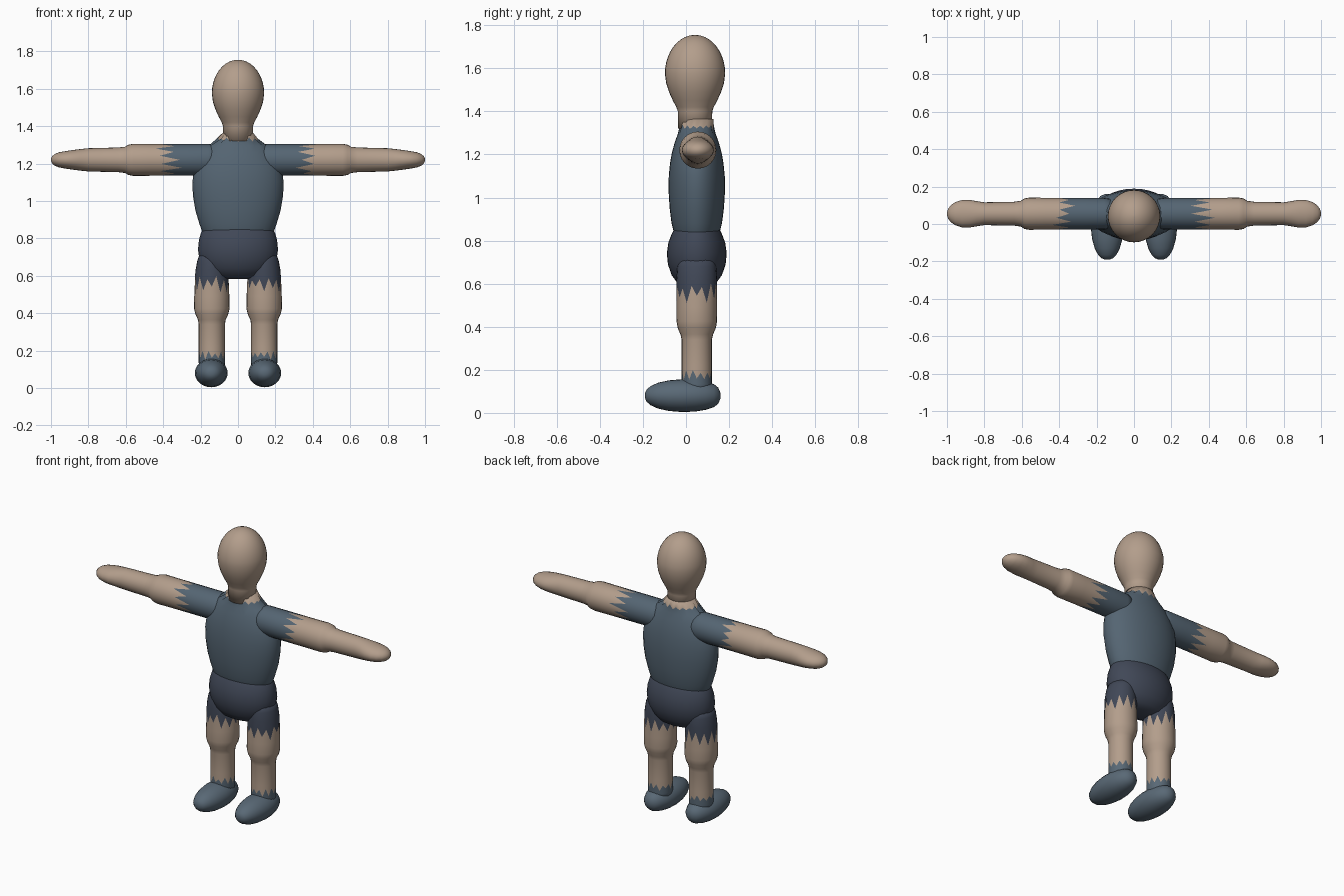
import bpy, bmesh, math, random

random.seed(4)
CY = 0.05  # depth of the body's centre line


def material(name, rgb):
    m = bpy.data.materials.new(name)
    m.diffuse_color = (*rgb, 1)
    return m


SKIN = material("skin", (0.45, 0.34, 0.26))
SHIRT = material("shirt", (0.09, 0.13, 0.17))
SHORTS = material("shorts", (0.052, 0.064, 0.095))
SHOE = material("shoe", (0.10, 0.14, 0.18))


def tube(name, axis, centre, rings, mats, borders=(), sign=1, sides=24):
    """Loft ellipses (t, a, b) along an axis. borders = (ring index, tooth size):
    a ragged ring where the next material begins."""
    teeth = dict(borders)
    bm = bmesh.new()
    loops = []
    for i, (t, a, b) in enumerate(rings):
        loop = []
        for k in range(sides):
            ang = 2 * math.pi * k / sides
            u, v = centre[0] + a * math.cos(ang), centre[1] + b * math.sin(ang)
            s = t
            if i in teeth:
                s += (1 if k % 2 else -1) * teeth[i] * random.uniform(0.3, 1)
            co = {"x": (s * sign, u, v), "y": (u * sign, s, v), "z": (u * sign, v, s)}[axis]
            loop.append(bm.verts.new(co))
        loops.append(loop)
    slot = 0
    for i in range(len(loops) - 1):
        if i in teeth:
            slot += 1
        for k in range(sides):
            n = (k + 1) % sides
            f = bm.faces.new((loops[i][k], loops[i][n], loops[i + 1][n], loops[i + 1][k]))
            f.material_index = slot
    bm.faces.new(loops[0][::-1])
    bm.faces.new(loops[-1]).material_index = slot
    bmesh.ops.recalc_face_normals(bm, faces=bm.faces)
    for f in bm.faces:
        f.smooth = True
    me = bpy.data.meshes.new(name)
    bm.to_mesh(me)
    bm.free()
    for m in mats:
        me.materials.append(m)
    ob = bpy.data.objects.new(name, me)
    bpy.context.collection.objects.link(ob)
    return ob


# Head: egg shape, flowing down into the neck
head = [(1.32, 0.08, 0.079), (1.40, 0.08, 0.08), (1.42, 0.087, 0.087), (1.45, 0.103, 0.103),
        (1.49, 0.121, 0.121), (1.53, 0.134, 0.134)]
for j in range(11):
    a = math.radians(88 * j / 10)
    head.append((1.575 + 0.18 * math.sin(a), 0.14 * math.cos(a), 0.14 * math.cos(a)))
tube("head_and_neck", "z", (0, 0.042), head, [SKIN], sides=32)

# Torso with sloping shoulders and ragged collar
tube("torso", "z", (0, CY),
     [(0.80, 0.17, 0.095), (0.84, 0.193, 0.107), (0.88, 0.207, 0.117), (0.95, 0.228, 0.126),
      (1.03, 0.241, 0.131), (1.10, 0.244, 0.130), (1.16, 0.236, 0.124), (1.21, 0.218, 0.115),
      (1.26, 0.186, 0.101), (1.295, 0.158, 0.088), (1.328, 0.108, 0.080), (1.365, 0.081, 0.077)],
     [SHIRT, SKIN], [(10, 0.014)], sides=32)

# Hips of the shorts
tube("hips", "z", (0, CY),
     [(0.582, 0.08, 0.05), (0.60, 0.145, 0.088), (0.64, 0.186, 0.117), (0.69, 0.207, 0.134),
      (0.74, 0.214, 0.139), (0.79, 0.209, 0.132), (0.83, 0.198, 0.117), (0.86, 0.182, 0.102),
      (0.875, 0.165, 0.09)],
     [SHORTS], sides=32)

for side, sign in (("left", 1), ("right", -1)):
    # Arm: sleeve, elbow step, forearm and flattened mitten hand
    tube(side + "_arm", "x", (0.055, 1.22),
         [(0.10, 0.075, 0.082), (0.16, 0.084, 0.085), (0.27, 0.085, 0.085), (0.37, 0.085, 0.085),
          (0.47, 0.085, 0.085), (0.56, 0.086, 0.086), (0.585, 0.082, 0.081), (0.605, 0.069, 0.070),
          (0.64, 0.064, 0.066), (0.80, 0.061, 0.062), (0.84, 0.067, 0.058), (0.88, 0.074, 0.053),
          (0.92, 0.073, 0.047), (0.955, 0.062, 0.041), (0.98, 0.045, 0.031), (0.994, 0.026, 0.019),
          (1.0, 0.008, 0.006)],
         [SHIRT, SKIN], [(3, 0.07)], sign)

    # Leg: shorts hem, thigh, knee step, shin and sock line
    tube(side + "_leg", "z", (0.14, CY),
         [(0.08, 0.066, 0.068), (0.135, 0.070, 0.070), (0.175, 0.070, 0.070), (0.22, 0.070, 0.070),
          (0.34, 0.070, 0.070), (0.365, 0.074, 0.076), (0.395, 0.088, 0.089), (0.425, 0.095, 0.094),
          (0.49, 0.094, 0.093), (0.56, 0.092, 0.093), (0.63, 0.087, 0.094), (0.68, 0.078, 0.09),
          (0.72, 0.064, 0.08)],
         [SHOE, SKIN, SHORTS], [(2, 0.025), (9, 0.05)], sign)

    # Shoe: long rounded foot reaching forward
    tube(side + "_shoe", "y", (0.143, 0.08),
         [(-0.19, 0.012, 0.012), (-0.183, 0.032, 0.028), (-0.165, 0.049, 0.044),
          (-0.13, 0.067, 0.060), (-0.08, 0.081, 0.071), (-0.02, 0.088, 0.076),
          (0.04, 0.086, 0.074), (0.09, 0.074, 0.066), (0.13, 0.055, 0.053),
          (0.15, 0.036, 0.037), (0.16, 0.012, 0.013)],
         [SHOE], sign=sign)
